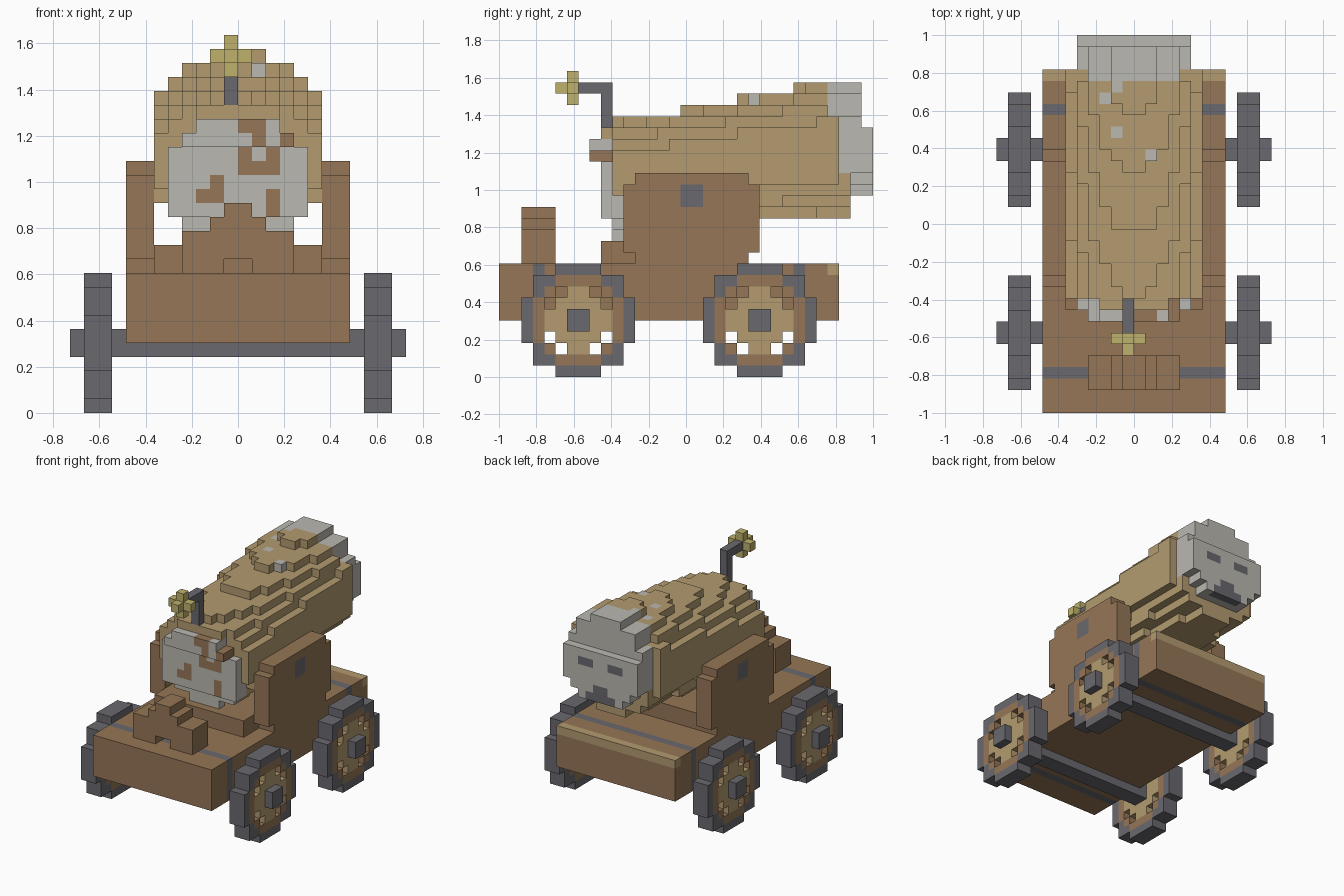
import bpy, bmesh
from mathutils import Vector

old = bpy.data.objects.get("Cube")
if old:
    bpy.data.objects.remove(old, do_unlink=True)

U = 2 / 33                     # edge length of one block
ORIGIN = Vector((0, -1, 0))    # block coordinates: x centred, y from the front, z up


def linear(c):
    c /= 255
    return c / 12.92 if c <= 0.04045 else ((c + 0.055) / 1.055) ** 2.4


def material(name, r, g, b):
    m = bpy.data.materials.new(name)
    m.use_nodes = True
    col = (linear(r), linear(g), linear(b), 1)
    m.diffuse_color = col
    bsdf = next(n for n in m.node_tree.nodes if n.type == 'BSDF_PRINCIPLED')
    bsdf.inputs["Base Color"].default_value = col
    bsdf.inputs["Roughness"].default_value = 0.9
    return m


BROWN, TAN, IRON, STONE, YELLOW = range(5)
MATERIALS = [material("brown_wood", 149, 118, 86), material("tan_wood", 179, 155, 112),
             material("dark_iron", 105, 104, 110), material("pale_stone", 187, 184, 177),
             material("spark_yellow", 191, 178, 108)]


def box(x0, x1, y0, y1, z0, z1):
    return [(x, y, z) for x in range(x0, x1) for y in range(y0, y1) for z in range(z0, z1)]


def build(name, cells):
    """Make the outer skin of a set of coloured blocks {(x, y, z): colour}."""
    bm = bmesh.new()
    verts = {}

    def vert(p):
        key = tuple(p)
        if key not in verts:
            verts[key] = bm.verts.new(ORIGIN + Vector(key) * U)
        return verts[key]

    for cell, colour in cells.items():
        for axis in range(3):
            a, b = (axis + 1) % 3, (axis + 2) % 3
            for side in (0, 1):
                near = list(cell)
                near[axis] += 2 * side - 1
                if tuple(near) in cells:
                    continue
                ring = []
                for da, db in ((0, 0), (1, 0), (1, 1), (0, 1)):
                    p = list(cell)
                    p[axis] += side
                    p[a] += da
                    p[b] += db
                    ring.append(vert(p))
                face = bm.faces.new(ring if side else ring[::-1])
                face.material_index = colour
    mesh = bpy.data.meshes.new(name)
    bm.to_mesh(mesh)
    bm.free()
    for m in MATERIALS:
        mesh.materials.append(m)
    obj = bpy.data.objects.new(name, mesh)
    bpy.context.collection.objects.link(obj)
    return obj


def plain(cells, colour):
    return dict.fromkeys(cells, colour)


# Wagon bed with two iron straps and a pale rear edge
bed = plain(box(-8, 8, 0, 30, 5, 10), BROWN)
for c in bed:
    if c[1] in (3, 26):
        bed[c] = IRON
    elif c[1] == 29 and c[2] == 9:
        bed[c] = TAN
build("wagon_bed", bed)

# Cradle floor between the side plates
build("cradle_floor", plain(box(-6, 6, 9, 22, 10, 12), BROWN))

# Side plates with clipped corners and an iron bolt
for side, x0 in (("right", -8), ("left", 6)):
    plate = plain(box(x0, x0 + 2, 11, 23, 11, 17) + box(x0, x0 + 2, 12, 22, 17, 18)
                  + box(x0, x0 + 2, 12, 22, 10, 11), BROWN)
    outer = -8 if side == "right" else 7
    plate.update(plain(box(outer, outer + 1, 16, 18, 15, 17), IRON))
    build(side + "_side_plate", plate)

# Stepped rest at the front, with a small opening at its foot
rest = {}
for level, half in enumerate((4, 4, 4, 2, 1)):
    rest.update(plain(box(-half, half, 2, 5, 10 + level, 11 + level), BROWN))
for c in box(-1, 1, 2, 5, 10, 11):
    del rest[c]
build("front_rest", rest)

# Wheels: iron tyre, brown rim, tan disc with eight holes
HALF_WIDTH = (2, 4, 4, 5, 5)
HOLES = {(1, 2), (2, 1)}       # distance from the hub, in blocks


def wheel(name, x0, y0):
    cells = {}
    for i in range(10):
        for k in range(10):
            p, q = (max(4 - n, n - 5) for n in (i, k))

            def in_disc(a, b):
                return a < 5 and b < 5 and a < HALF_WIDTH[4 - b]

            if not in_disc(p, q) or (p, q) == (0, 0):
                continue
            if p + q == 3 and (p, q) in HOLES:
                continue
            if not (in_disc(p + 1, q) and in_disc(p, q + 1)):
                colour = IRON
            elif p <= 2 and q <= 2 and p + q < 4:
                colour = TAN
            else:
                colour = BROWN
            cells.update(plain(box(x0, x0 + 2, y0 + i, y0 + i + 1, k, k + 1), colour))
    build(name, cells)


for end, y0 in (("front", 2), ("rear", 18)):
    for side, x0 in (("right", -11), ("left", 9)):
        wheel(f"{end}_{side}_wheel", x0, y0)
    build(end + "_axle", plain(box(-12, 12, y0 + 4, y0 + 6, 4, 6), IRON))

# Barrel: tilted, widening body with a stone breech and a stone muzzle
barrel, breech, muzzle = {}, {}, {}
PATCHES = {(0, 20), (1, 20), (1, 19), (3, 19), (0, 18), (2, 18), (0, 17), (1, 17),
           (2, 17), (-2, 16), (-3, 15), (-2, 15), (2, 15), (2, 14)}
SPECKS = {(-2, 28), (-3, 27), (-2, 24), (1, 22)}
for c in box(-7, 7, 8, 33, 11, 27):
    x, y, z = (n + 0.5 for n in c)
    t = (y - 9) / 21
    mid = 17.2 + 3 * t
    lean = 0.2 * (z - mid)     # end planes lean with the barrel

    def inside(rx, rz, centre):
        return (x / rx) ** 2 + ((z - centre) / rz) ** 2 <= 1

    if y < 10.3 - lean:
        if y > 8.9 - lean and inside(5.2, 4.7, 16.8):
            breech[c] = BROWN if (c[0], c[2]) in PATCHES and c[1] < 10 else STONE
    elif y > 30.1 - lean:
        if y < 32.7 - lean and inside(5.3, 5.2, 20.7):
            muzzle[c] = STONE
    elif inside(6.15, 5.05 + t, mid):
        barrel[c] = STONE if (c[0], c[1]) in SPECKS and c[2] > 22 else TAN

# Dark eyes and mouth on the muzzle
for c in muzzle:
    x, y, z = c
    away = abs(x + 0.5)
    eye = z == 20 and 1 < away < 3
    mouth = (z == 17 and away < 1) or (z == 16 and away < 2)
    if y == 32 and (eye or mouth):
        muzzle[c] = IRON
build("barrel", barrel)
build("breech", breech)
build("muzzle", muzzle)

# Bent fuse and its spark
build("fuse", plain(box(-1, 0, 9, 10, 20, 26) + box(-1, 0, 7, 9, 25, 26), IRON))
build("spark", plain(box(-2, 1, 6, 7, 25, 26) + box(-1, 0, 6, 7, 24, 27)
                     + box(-1, 0, 5, 7, 25, 26), YELLOW))
